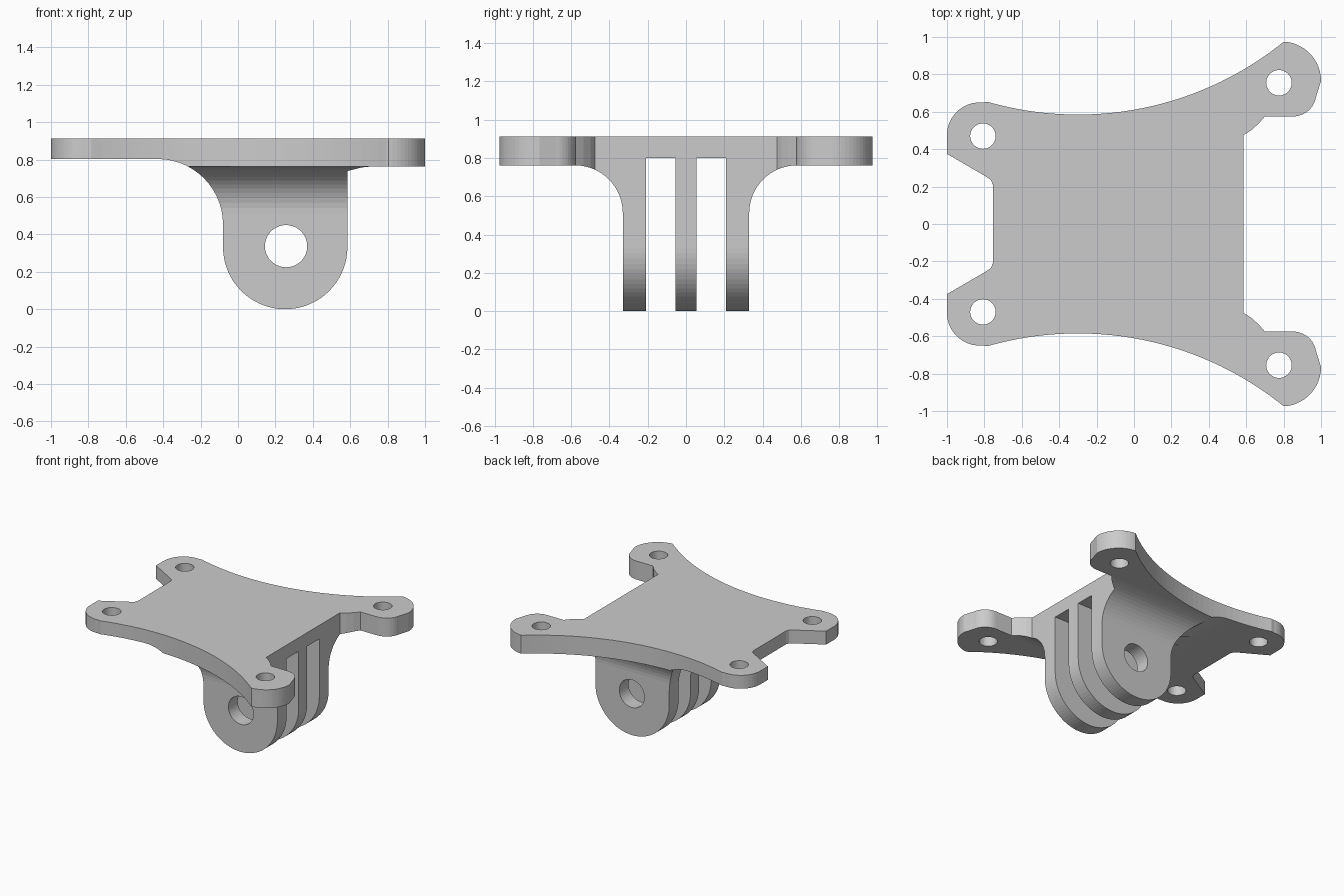
import bpy, bmesh
from math import cos, sin, radians

if "Cube" in bpy.data.objects:
    bpy.data.objects.remove(bpy.data.objects["Cube"])


def arc(cx, cy, r, a0, a1, n=14):
    return [(cx + r * cos(radians(a0 + (a1 - a0) * i / n)),
             cy + r * sin(radians(a0 + (a1 - a0) * i / n))) for i in range(n + 1)]


def prism(name, pts, lo, hi, axis):
    """Extrude a 2D profile along the given axis from lo to hi."""
    place = {'x': lambda u, v, d: (d, u, v),
             'y': lambda u, v, d: (u, d, v),
             'z': lambda u, v, d: (u, v, d)}[axis]
    bm = bmesh.new()
    a = [bm.verts.new(place(u, v, lo)) for u, v in pts]
    b = [bm.verts.new(place(u, v, hi)) for u, v in pts]
    bm.faces.new(a)
    bm.faces.new(b[::-1])
    n = len(pts)
    for i in range(n):
        j = (i + 1) % n
        bm.faces.new((a[i], b[i], b[j], a[j]))
    bmesh.ops.recalc_face_normals(bm, faces=bm.faces)
    me = bpy.data.meshes.new(name)
    bm.to_mesh(me)
    bm.free()
    ob = bpy.data.objects.new(name, me)
    bpy.context.collection.objects.link(ob)
    return ob


def combine(target, tool, operation):
    """Apply a boolean and discard the tool."""
    tool.hide_render = True
    mod = target.modifiers.new("cut", 'BOOLEAN')
    mod.operation, mod.solver, mod.object = operation, 'EXACT', tool
    bpy.context.view_layer.objects.active = target
    bpy.ops.object.modifier_apply(modifier=mod.name)
    bpy.data.objects.remove(tool)


def mirrored(half):
    return half + [(-u, v) for u, v in reversed(half)]


# Plan outline: four lobed corners with curved flanks
half = [(-0.755, 0.21), (-0.765, 0.235), (-0.785, 0.25), (-1, 0.375)]
half += arc(-0.825, 0.475, 0.175, 180, 85)
half += arc(-0.3, 2.335, 1.75, 254, 308.6, 30)
half += arc(0.79, 0.765, 0.21, 86, 0)
half += arc(0.85, 0.7, 0.125, -10, -90, 10)
half += [(0.70, 0.575), (0.665, 0.535), (0.625, 0.5), (0.585, 0.475)]
outline = half + [(x, -y) for x, y in reversed(half)]
mount = prism("camera_mount_plate", outline, -0.2, 0.912, 'z')

# Front profile: thin left plate, fillet, rounded lug
front = [(-1.2, 1.1), (-1.2, 0.803)]
front += arc(-0.43, 0.453, 0.35, 90, 0)
front += arc(0.2525, 0.3325, 0.3325, 180, 360, 36)
front += [(0.585, 0.70), (1.2, 0.70), (1.2, 1.1)]
combine(mount, prism("front_profile", front, -1.3, 1.3, 'y'), 'INTERSECT')

# Side profile: flared sides and three prongs
side = [(1.2, 1.1), (1.2, 0.762)]
side += arc(0.58, 0.512, 0.25, 90, 180)
side += [(0.33, -0.1), (0.21, -0.1), (0.21, 0.801), (0.055, 0.801), (0.055, -0.1)]
combine(mount, prism("side_profile", mirrored(side), -1.3, 1.3, 'x'), 'INTERSECT')

# Pivot bolt hole and corner screw holes
combine(mount, prism("pivot_hole", arc(0.257, 0.337, 0.113, 0, 350, 35), -1, 1, 'y'), 'DIFFERENCE')
for x, y in ((-0.808, 0.47), (0.775, 0.755)):
    for s in (1, -1):
        hole = prism("screw_hole", arc(x, s * y, 0.068, 0, 348.75, 31), 0.5, 1.2, 'z')
        combine(mount, hole, 'DIFFERENCE')
